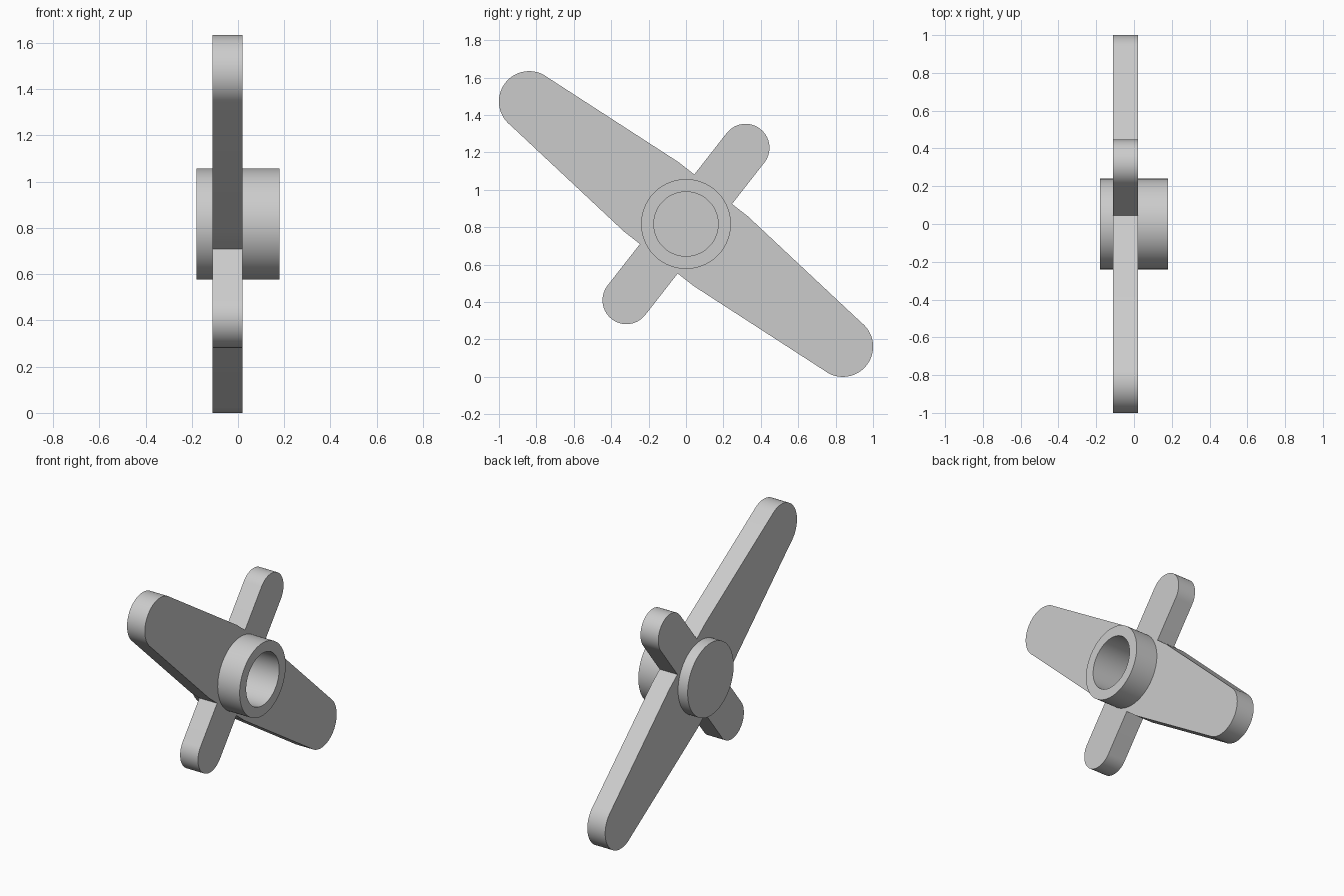
import bpy, bmesh
from math import pi, cos, sin, atan2
from mathutils import Matrix, Vector

if "Cube" in bpy.data.objects:
    bpy.data.objects.remove(bpy.data.objects["Cube"])

CENTRE_Z = 0.817
TILT = atan2(-0.655, 0.838)      # slope of the long blades in the YZ plane
HUB_R, BORE_R = 0.24, 0.172
BACK, FRONT = -0.11, 0.02        # thickness range of the blades along x

grey = bpy.data.materials.new("plain_grey")
grey.use_nodes = True
grey.diffuse_color = (0.6, 0.6, 0.6, 1)
grey.node_tree.nodes["Principled BSDF"].inputs["Base Color"].default_value = grey.diffuse_color


def make_object(name, bm):
    bmesh.ops.recalc_face_normals(bm, faces=bm.faces)
    mesh = bpy.data.meshes.new(name)
    bm.to_mesh(mesh)
    bm.free()
    obj = bpy.data.objects.new(name, mesh)
    obj.location.z = CENTRE_Z
    mesh.materials.append(grey)
    bpy.context.collection.objects.link(obj)
    return obj


def activate(obj):
    bpy.ops.object.select_all(action="DESELECT")
    obj.select_set(True)
    bpy.context.view_layer.objects.active = obj


def lathe(name, profile, steps=96):
    """Spin (x, radius) points around the x axis."""
    bm = bmesh.new()
    verts = [bm.verts.new((x, r, 0)) for x, r in profile]
    edges = [bm.edges.new(pair) for pair in zip(verts, verts[1:])]
    bmesh.ops.spin(bm, geom=verts + edges, cent=(0, 0, 0), axis=(1, 0, 0),
                   angle=2 * pi, steps=steps, use_duplicate=False)
    bmesh.ops.remove_doubles(bm, verts=bm.verts, dist=0.0001)
    return make_object(name, bm)


def arc(cx, cy, r, start, steps=32):
    """Half circle, counter-clockwise."""
    return [(cx + r * cos(start + pi * i / steps), cy + r * sin(start + pi * i / steps))
            for i in range(steps + 1)]


# Blades: half outline of one long blade and one short arm, repeated by half a turn
half = arc(1.064, 0, 0.162, -pi / 2)
half += [(0.236, 0.236), (0.128, 0.236)]
half += arc(0, 0.517, 0.128, 0)
half += [(-0.128, 0.236), (-0.236, 0.236)]
outline = half + [(-a, -b) for a, b in half]

bm = bmesh.new()
face = bm.faces.new([bm.verts.new((BACK, a, b)) for a, b in outline])
grown = bmesh.ops.extrude_face_region(bm, geom=[face], use_keep_orig=True)
bmesh.ops.translate(bm, vec=Vector((FRONT - BACK, 0, 0)),
                    verts=[g for g in grown["geom"] if isinstance(g, bmesh.types.BMVert)])
bm.transform(Matrix.Rotation(TILT, 4, "X"))
blades = make_object("blades", bm)

# Open the blades where the hub passes through
cutter_r = (HUB_R + BORE_R) / 2
cutter = lathe("hub_cutter", [(-0.3, 0), (-0.3, cutter_r), (0.3, cutter_r), (0.3, 0)])
cutter.hide_render = True
cut = blades.modifiers.new("hub_opening", "BOOLEAN")
cut.operation, cut.solver, cut.object = "DIFFERENCE", "EXACT", cutter
activate(blades)
bpy.ops.object.modifier_apply(modifier=cut.name)
bpy.data.objects.remove(cutter)

# Hub: a cup with a closed back and a blind bore
hub = lathe("hub", [(-0.18, 0), (-0.18, HUB_R), (0.18, HUB_R),
                    (0.18, BORE_R), (BACK, BORE_R), (BACK, 0)])

for obj in (blades, hub):
    activate(obj)
    bpy.ops.object.shade_smooth_by_angle(angle=pi / 9)
